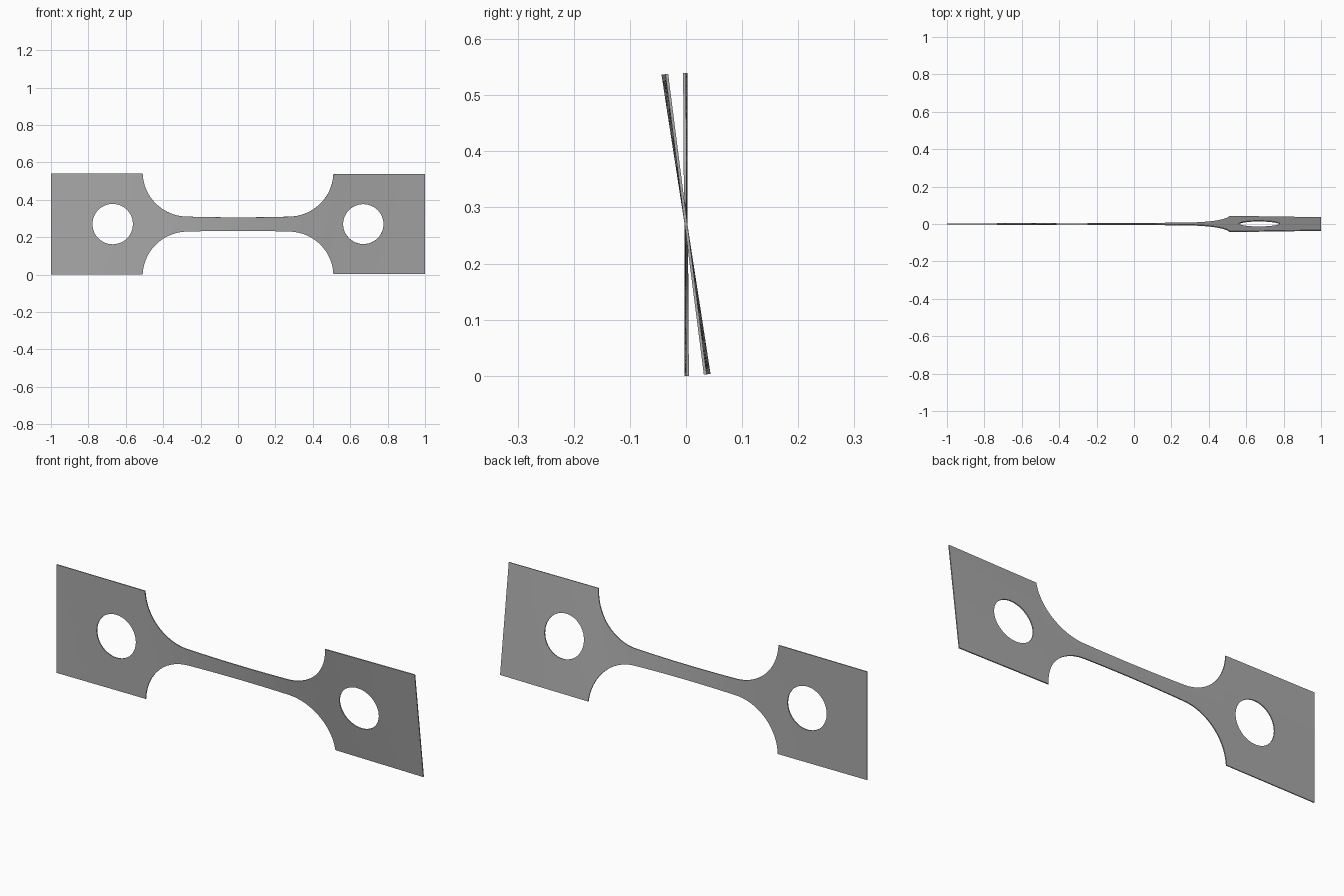
import bpy, bmesh
from math import sin, cos, pi, sqrt, radians

cube = bpy.data.objects.get("Cube")
if cube:
    bpy.data.objects.remove(cube, do_unlink=True)

HALF = 0.27                      # half height of the grips, and axis height
FILLET_X, FILLET_R, NECK = 0.27, 0.24, 0.04
HOLE_X, HOLE_R = 0.67, 0.108
THICK = 0.005
ROWS = 5

# Column positions along one half, following the fillet and hole curves
fillet_end = sqrt(FILLET_R**2 - (NECK + FILLET_R - HALF)**2)
half_xs = [FILLET_X * i / 10 for i in range(11)]
half_xs += [FILLET_X + FILLET_R * sin(pi / 2 * i / 24) for i in range(1, 24)]
half_xs = [x for x in half_xs if x < FILLET_X + fillet_end - 0.001]
half_xs.append(FILLET_X + fillet_end)
half_xs += [HOLE_X - HOLE_R * cos(pi * i / 24) for i in range(25)]
half_xs += [0.85, 0.92, 1.0]
xs = [-x for x in reversed(half_xs[1:])] + half_xs


def outer(x):
    """Half height of the outline, slightly necked at the middle."""
    d = abs(x) - FILLET_X
    if d <= 0:
        return NECK - 0.004 * (1 - (x / FILLET_X)**2)
    if d >= fillet_end - 1e-6:
        return HALF
    return NECK + FILLET_R - sqrt(FILLET_R**2 - d * d)


def inner(x):
    """Half height of the hole, zero outside it."""
    return sqrt(max(0.0, HOLE_R**2 - (abs(x) - HOLE_X)**2 - 1e-9))


def twist(x):
    """Twist angle: the gauge turns, the grips recover a little."""
    if x < -0.5:
        return radians(0.6 * (x + 1) / 0.5)
    if x > 0.5:
        return radians(8.8 - 1.5 * (x - 0.5) / 0.5)
    t = x + 0.5
    return radians(0.6 + 8.2 * (0.4 * t + 0.6 * t * t * (3 - 2 * t)))


# Twisted sheet, upper and lower halves joined along the axis
bm = bmesh.new()
for side in (1, -1):
    previous = None
    for x in xs:
        a, lo, hi = twist(x), inner(x), outer(x)
        column = []
        for r in range(ROWS + 1):
            h = side * (lo + (hi - lo) * r / ROWS)
            column.append(bm.verts.new((x, -h * sin(a), HALF + h * cos(a))))
        if previous:
            for r in range(ROWS):
                quad = [previous[r], column[r], column[r + 1], previous[r + 1]]
                bm.faces.new(quad if side > 0 else quad[::-1])
        previous = column
bmesh.ops.remove_doubles(bm, verts=bm.verts, dist=0.0001)
mesh = bpy.data.meshes.new("twisted_test_strip")
bm.to_mesh(mesh)
bm.free()
strip = bpy.data.objects.new("twisted_test_strip", mesh)
bpy.context.collection.objects.link(strip)

# Plain grey metal
metal = bpy.data.materials.new("grey_metal")
metal.use_nodes = True
grey = (0.4, 0.4, 0.4, 1)
metal.diffuse_color = grey
metal.node_tree.nodes["Principled BSDF"].inputs["Base Color"].default_value = grey
mesh.materials.append(metal)

# Sheet thickness and shading
bpy.ops.object.select_all(action="DESELECT")
strip.select_set(True)
bpy.context.view_layer.objects.active = strip
solid = strip.modifiers.new("thickness", "SOLIDIFY")
solid.thickness = THICK
solid.offset = 0
bpy.ops.object.modifier_apply(modifier=solid.name)
bpy.ops.object.shade_smooth_by_angle(angle=radians(30))
